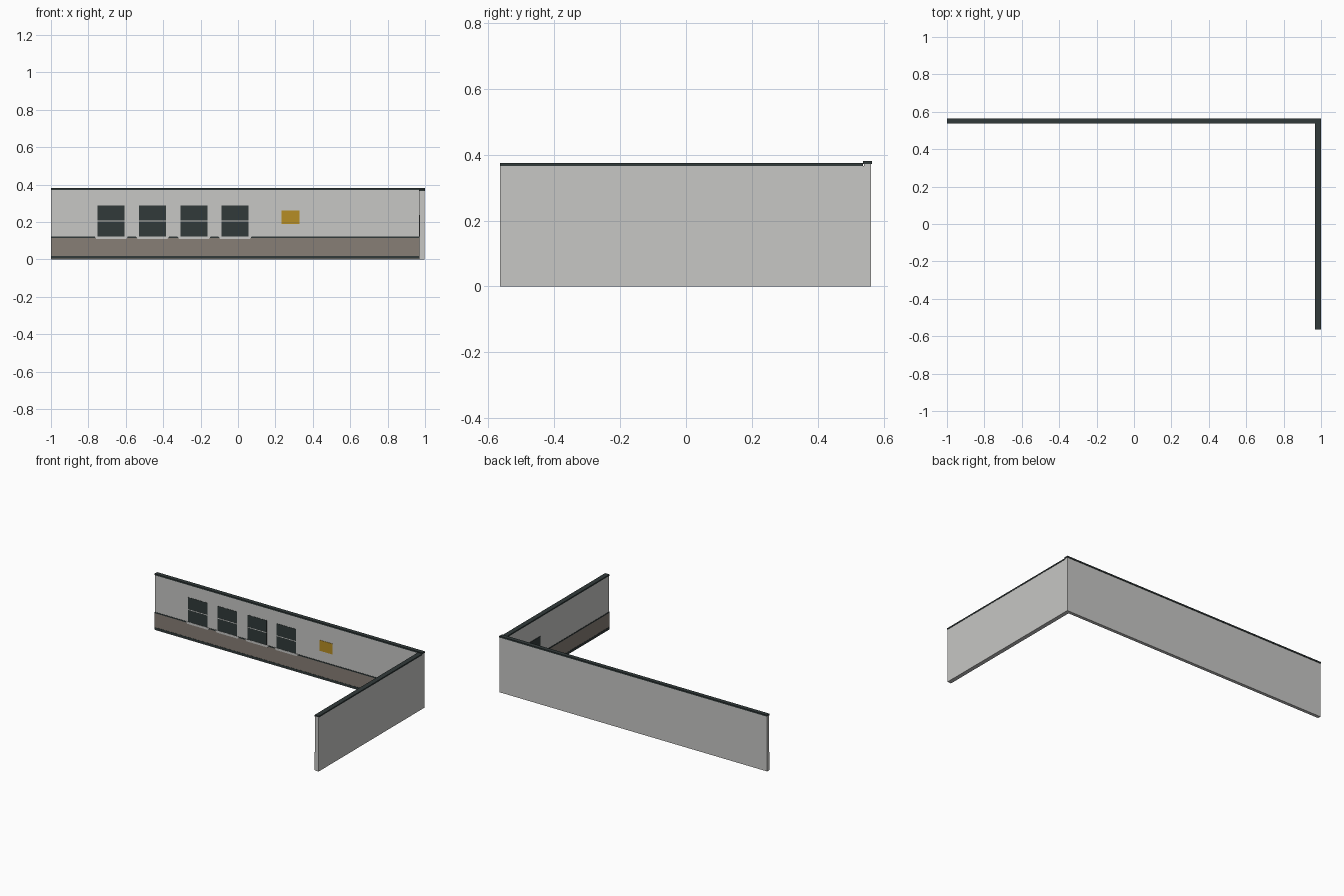
import bpy

if "Cube" in bpy.data.objects:
    bpy.data.objects.remove(bpy.data.objects["Cube"])


def material(name, rgb):
    m = bpy.data.materials.new(name)
    m.diffuse_color = (*rgb, 1)
    m.use_nodes = True
    m.node_tree.nodes["Principled BSDF"].inputs["Base Color"].default_value = m.diffuse_color
    return m


PLASTER = material("pale_grey_plaster", (0.57, 0.57, 0.555))
DARK = material("dark_slate", (0.031, 0.042, 0.042))
PANEL = material("brown_grey_paint", (0.245, 0.21, 0.18))
GOLD = material("gold_board", (0.47, 0.27, 0.018))


def box(name, x, y, z, mat):
    """Box from (min, max) ranges; each object holds its own flat-shaded mesh."""
    verts = [(a, b, c) for a in x for b in y for c in z]
    faces = [(0, 1, 3, 2), (4, 6, 7, 5), (0, 4, 5, 1),
             (2, 3, 7, 6), (0, 2, 6, 4), (1, 5, 7, 3)]
    mesh = bpy.data.meshes.new(name)
    mesh.from_pydata(verts, [], faces)
    mesh.materials.append(mat)
    ob = bpy.data.objects.new(name, mesh)
    bpy.context.collection.objects.link(ob)
    return ob


FRONT = 0.54    # room face of the back wall
INNER = 0.97    # room face of the right wall

# Walls and top caps
box("back_wall", (-1, 0.998), (FRONT, 0.562), (0, 0.373), PLASTER)
box("right_wall", (INNER, 0.998), (-0.565, FRONT), (0, 0.366), PLASTER)
box("back_wall_cap", (-1, 1), (0.537, 0.565), (0.371, 0.381), DARK)
box("right_wall_cap", (0.967, 1), (-0.565, 0.537), (0.365, 0.374), DARK)

# Painted lower panel, rail and skirting on both room faces
for name, z, depth, mat in (("lower_panel", (0.003, 0.118), 0.001, PANEL),
                            ("panel_rail", (0.114, 0.122), 0.0018, DARK),
                            ("skirting", (0.004, 0.019), 0.0022, DARK)):
    box("back_" + name, (-1, INNER), (FRONT - depth, FRONT), z, mat)
    box("right_" + name, (INNER - depth, INNER), (-0.565, FRONT), z, mat)

# Four windows with a glazing bar and a sill
for i, cx in enumerate((-0.678, -0.457, -0.235, -0.016), 1):
    box(f"window_{i}", (cx - 0.072, cx + 0.072), (FRONT - 0.0015, FRONT), (0.122, 0.288), DARK)
    box(f"glazing_bar_{i}", (cx - 0.072, cx + 0.072), (FRONT - 0.0022, FRONT), (0.203, 0.208), PLASTER)
    sill = box(f"window_sill_{i}", (cx - 0.088, cx + 0.088), (FRONT - 0.003, FRONT), (0.108, 0.122), PLASTER)
    for v in sill.data.vertices:      # sill narrows towards its underside
        if v.co.z < 0.115:
            v.co.x = cx + (v.co.x - cx) * 0.9

# Notice board
box("notice_board", (0.233, 0.329), (FRONT - 0.002, FRONT), (0.19, 0.262), GOLD)

# Door on the room face of the right wall
box("door", (INNER - 0.003, INNER), (0.17, 0.3), (0.003, 0.238), DARK)
